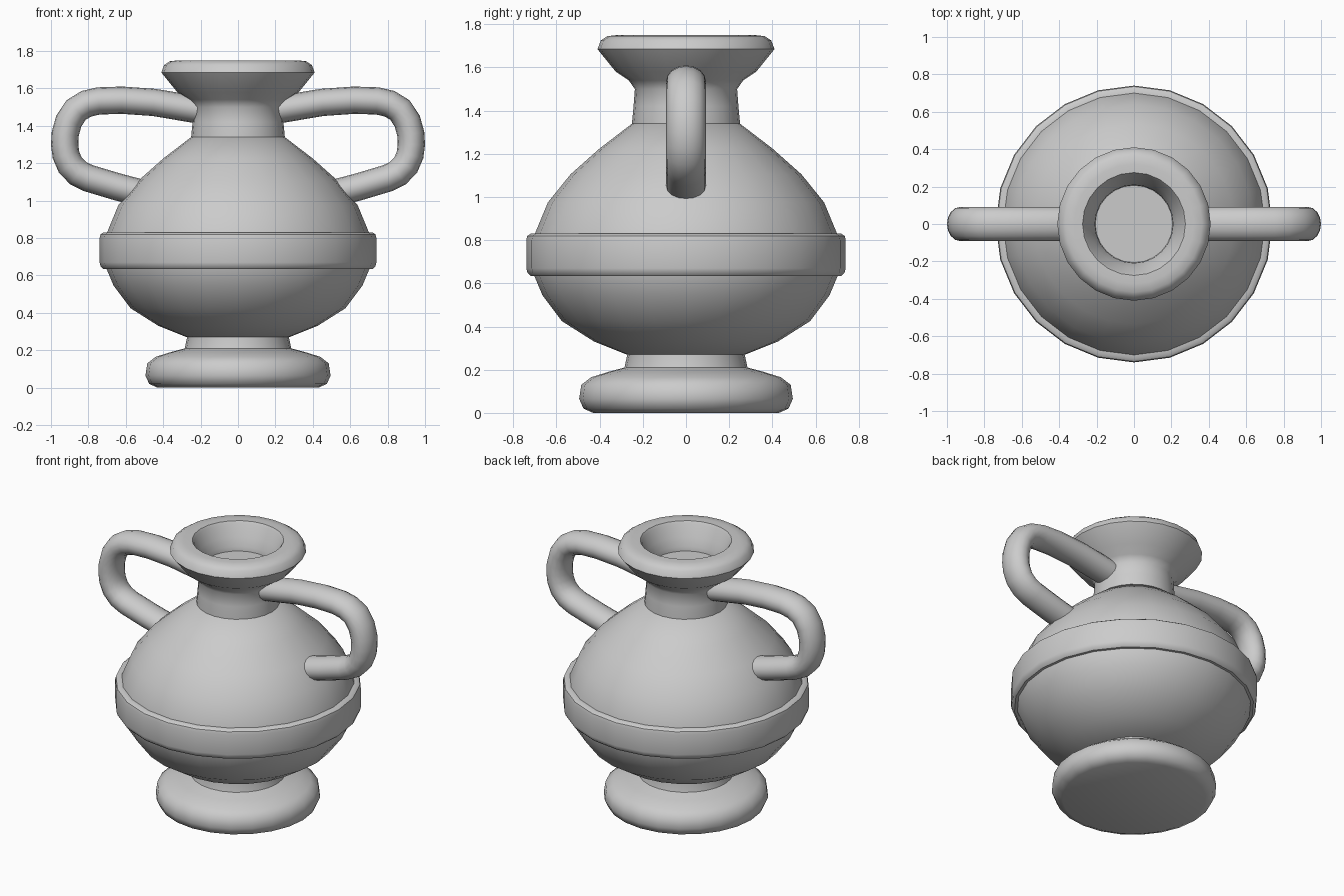
import bpy, bmesh
from math import sin, cos, tau, radians
from mathutils import Vector

if "Cube" in bpy.data.objects:
    bpy.data.objects.remove(bpy.data.objects["Cube"])


def finish(name, bm, angle):
    bmesh.ops.recalc_face_normals(bm, faces=bm.faces)
    mesh = bpy.data.meshes.new(name)
    bm.to_mesh(mesh)
    bm.free()
    obj = bpy.data.objects.new(name, mesh)
    bpy.context.collection.objects.link(obj)
    bpy.ops.object.select_all(action='DESELECT')
    obj.select_set(True)
    bpy.context.view_layer.objects.active = obj
    bpy.ops.object.shade_smooth_by_angle(angle=radians(angle))
    return obj


def skin(name, loops, angle=50):
    """Bridge successive closed loops of points and cap both ends."""
    bm = bmesh.new()
    rings = [[bm.verts.new(p) for p in loop] for loop in loops]
    n = len(rings[0])
    for a, b in zip(rings, rings[1:]):
        for i in range(n):
            j = (i + 1) % n
            bm.faces.new((a[i], a[j], b[j], b[i]))
    bm.faces.new(rings[0])
    bm.faces.new(rings[-1])
    return finish(name, bm, angle)


def lathe(name, profile, sides=24, angle=50):
    return skin(name, [[(r * cos(tau * i / sides), r * sin(tau * i / sides), z)
                        for i in range(sides)] for r, z in profile], angle)


# Foot
lathe("foot", [(.43, 0), (.475, .02), (.495, .065), (.485, .13), (.44, .165),
               (.36, .19), (.285, .21), (.272, .27), (.272, .29)])

# Round body
lathe("body", [(.20, .268), (.275, .27), (.425, .33), (.575, .425), (.665, .545),
               (.705, .64), (.715, .73), (.70, .83), (.64, .975), (.535, 1.105),
               (.40, 1.225), (.25, 1.34)])

# Raised band around the belly
lathe("belly_band", [(.69, .635), (.72, .635), (.735, .65), (.74, .67),
                     (.74, .80), (.735, .82), (.72, .83), (.69, .83)], angle=40)

# Neck, flared lip and recessed mouth
lathe("neck_and_lip", [(.25, 1.32), (.25, 1.345), (.243, 1.42), (.237, 1.50),
                       (.265, 1.54), (.325, 1.58), (.41, 1.685), (.395, 1.725),
                       (.365, 1.745), (.32, 1.75), (.275, 1.75), (.265, 1.735),
                       (.235, 1.66), (.21, 1.61), (.207, 1.58)])

# Looping handles, oval in section
path = [(.15, 1.475), (.27, 1.495), (.45, 1.525), (.62, 1.537), (.745, 1.533),
        (.81, 1.518), (.865, 1.485), (.905, 1.425), (.924, 1.355), (.927, 1.30),
        (.92, 1.245), (.897, 1.19), (.855, 1.147), (.80, 1.12), (.65, 1.075),
        (.48, 1.03)]
pts = [Vector(p) for p in path]
for side, label in ((1, "right"), (-1, "left")):
    loops = []
    for k, p in enumerate(pts):
        t = (pts[min(k + 1, len(pts) - 1)] - pts[max(k - 1, 0)]).normalized()
        normal = Vector((-t.y, t.x))
        loop = []
        for i in range(16):
            a = tau * i / 16
            q = p + normal * (.073 * cos(a))
            loop.append((side * q.x, .092 * sin(a), q.y))
        loops.append(loop)
    skin(label + "_handle", loops)
